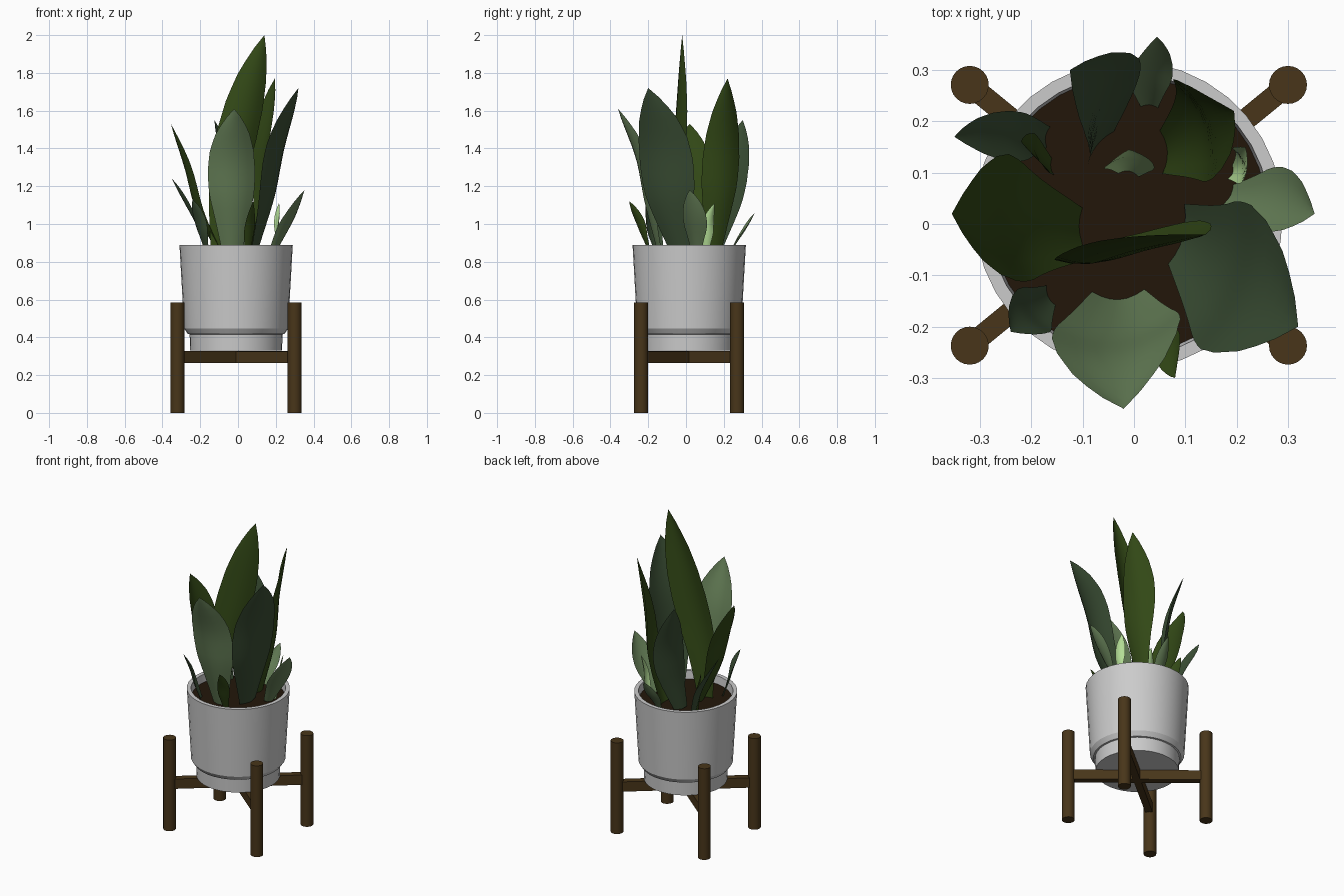
import bpy, bmesh, math
from mathutils import Vector, Matrix

if "Cube" in bpy.data.objects:
    bpy.data.objects.remove(bpy.data.objects["Cube"])

CX, CY = -0.01, 0.017          # axis of pot and stand


def material(name, rgb):
    m = bpy.data.materials.new(name)
    m.diffuse_color = (*rgb, 1)
    m.use_nodes = True
    m.node_tree.nodes["Principled BSDF"].inputs["Base Color"].default_value = m.diffuse_color
    return m


WOOD = material("wood", (.065, .036, .010))
SOIL = material("soil", (.016, .008, .003))
OLIVE = material("leaf_olive", (.032, .065, .008))
DARK = material("leaf_dark", (.042, .075, .034))
GREY = material("leaf_grey_green", (.13, .21, .095))
LIGHT = material("leaf_light", (.45, .72, .30))


def add_object(name, bm, mat=None, angle=30):
    me = bpy.data.meshes.new(name)
    bm.to_mesh(me)
    bm.free()
    ob = bpy.data.objects.new(name, me)
    bpy.context.collection.objects.link(ob)
    if mat:
        me.materials.append(mat)
    bpy.ops.object.select_all(action='DESELECT')
    ob.select_set(True)
    bpy.context.view_layer.objects.active = ob
    bpy.ops.object.shade_smooth_by_angle(angle=math.radians(angle))
    return ob


def lathe(name, profile, center, mat=None, sides=32):
    bm = bmesh.new()
    vs = [bm.verts.new((center[0] + r, center[1], z)) for r, z in profile]
    edges = [bm.edges.new(p) for p in zip(vs, vs[1:])]
    bmesh.ops.spin(bm, geom=vs + edges, cent=(*center, 0), axis=(0, 0, 1),
                   angle=math.tau, steps=sides, use_duplicate=False)
    bmesh.ops.remove_doubles(bm, verts=bm.verts, dist=1e-4)
    bmesh.ops.recalc_face_normals(bm, faces=bm.faces)
    return add_object(name, bm, mat)


# Pot with stepped foot and open rim, and the soil inside
lathe("pot", [(0, .33), (.243, .33), (.246, .416), (.256, .418), (.275, .446),
              (.30, .89), (.275, .89), (.266, .80)], (CX, CY), sides=36)
lathe("soil", [(0, .84), (.271, .84)], (CX, CY), SOIL, 36)

# Stand: four round legs and two crossed bars
for sx, side in ((-1, "left"), (1, "right")):
    for sy, end in ((-1, "front"), (1, "back")):
        lathe(f"{end}_{side}_leg", [(0, 0), (.037, 0), (.037, .585), (0, .585)],
              (CX + sx * .31, CY + sy * .254), WOOD, 24)
    bm = bmesh.new()
    bmesh.ops.create_cube(bm, size=1)
    a = math.atan2(.254 * sx, .31)
    bm.transform(Matrix.Translation((CX, CY, .295)) @ Matrix.Rotation(a, 4, 'Z')
                 @ Matrix.Diagonal((.79, .042, .063 if sx > 0 else .062, 1)))
    add_object(f"cross_bar_{side}", bm, WOOD)

# Leaf outline: relative width along the length
OUTLINE = [(0, .40), (.2, .66), (.4, .94), (.55, 1), (.7, .92), (.82, .70), (.92, .38), (1, 0)]


def rel_width(t):
    for (a, wa), (b, wb) in zip(OUTLINE, OUTLINE[1:]):
        if t <= b:
            return wa + (wb - wa) * (t - a) / (b - a)
    return 0


def curve(pts, t):
    """Catmull-Rom through the points."""
    p = [pts[0] * 2 - pts[1]] + pts + [pts[-1] * 2 - pts[-2]]
    f = t * (len(pts) - 1)
    i = min(int(f), len(pts) - 2)
    u = f - i
    a, b, c, d = p[i:i + 4]
    return .5 * (2 * b + (c - a) * u + (2 * a - 5 * b + 4 * c - d) * u * u
                 + (3 * b - a - 3 * c + d) * u ** 3)


def leaf(name, mat, width, face, twist, cup, path, rows=16, cols=6):
    """face: direction of the leaf's width in plan, in degrees, turning by twist."""
    pts = [Vector(p) for p in path]
    inward = Vector((CX, CY, 0)) - Vector((pts[2].x, pts[2].y, 0))
    bm = bmesh.new()
    grid = []
    for r in range(rows + 1):
        t = r / rows
        c = curve(pts, t)
        tan = (curve(pts, min(t + .01, 1)) - curve(pts, max(t - .01, 0))).normalized()
        a = math.radians(face + twist * (t - .5))
        w = Vector((math.cos(a), math.sin(a), 0))
        w = (w - tan * w.dot(tan)).normalized()
        n = tan.cross(w)
        if n.dot(inward) < 0:
            n = -n
        half = width / 2 * rel_width(t)
        row = []
        for k in range(cols + 1):
            s = 2 * k / cols - 1
            row.append(bm.verts.new(c + w * half * s + n * half * cup * (s * s - .4)))
        grid.append(row)
    for a, b in zip(grid, grid[1:]):
        for k in range(cols):
            bm.faces.new((a[k], a[k + 1], b[k + 1], b[k]))
    bmesh.ops.remove_doubles(bm, verts=bm.verts, dist=1e-4)
    return add_object(name, bm, mat, 60)


# Large leaves
leaf("tall_leaf", OLIVE, .22, 14, -14, .35,
     [(-.10, -.06, .84), (-.06, -.06, 1.2), (.03, -.035, 1.6), (.14, -.02, 2.0)])
leaf("front_leaf", GREY, .255, 8, 10, .35,
     [(-.03, -.14, .84), (-.03, -.20, 1.1), (-.03, -.25, 1.36), (-.02, -.36, 1.61)])
leaf("right_leaf", DARK, .30, 72, -10, .25,
     [(.09, -.02, .84), (.165, -.085, 1.12), (.22, -.125, 1.42), (.32, -.20, 1.72)])
leaf("back_right_leaf", OLIVE, .21, 110, 35, .3,
     [(.06, .14, .84), (.12, .175, 1.15), (.14, .20, 1.45), (.195, .22, 1.77)])
leaf("back_leaf", DARK, .20, 60, 15, .25,
     [(-.07, .15, .84), (-.05, .215, 1.08), (-.06, .255, 1.3), (-.125, .30, 1.55)])
leaf("left_leaf", OLIVE, .25, 95, -10, .25,
     [(-.10, -.02, .84), (-.21, 0, 1.07), (-.275, .015, 1.31), (-.355, .02, 1.53)])

# Small leaves around the rim
leaf("small_right_leaf", GREY, .14, 62, 20, .3,
     [(.18, .05, .84), (.235, .045, .95), (.29, .04, 1.05), (.352, .02, 1.18)])
leaf("small_back_left_leaf", DARK, .10, 95, 30, .3,
     [(-.17, .17, .84), (-.21, .17, .98), (-.27, .17, 1.1), (-.35, .17, 1.24)])
leaf("small_back_leaf", GREY, .085, 5, 20, .3,
     [(.03, .23, .84), (.03, .27, .91), (.035, .31, .97), (.045, .365, 1.06)])
leaf("small_front_left_leaf", DARK, .105, 125, 25, .3,
     [(-.165, -.14, .84), (-.19, -.165, .94), (-.21, -.18, 1.03), (-.24, -.21, 1.13)])
leaf("small_front_leaf", OLIVE, .07, 40, 40, .3,
     [(.05, -.19, .84), (.06, -.225, .94), (.07, -.25, 1.02), (.08, -.30, 1.12)])
leaf("small_left_leaf", OLIVE, .08, 110, 20, .3,
     [(-.16, .11, .84), (-.18, .13, .93), (-.19, .14, 1.01), (-.22, .16, 1.11)])
leaf("inner_shoot", LIGHT, .10, 0, 20, .4,
     [(-.01, .10, .84), (-.01, .115, .93), (-.01, .125, 1.01), (-.01, .145, 1.1)])
leaf("right_shoot", LIGHT, .07, 100, 60, .4,
     [(.19, .10, .84), (.205, .11, .93), (.21, .12, 1.01), (.217, .15, 1.11)])
